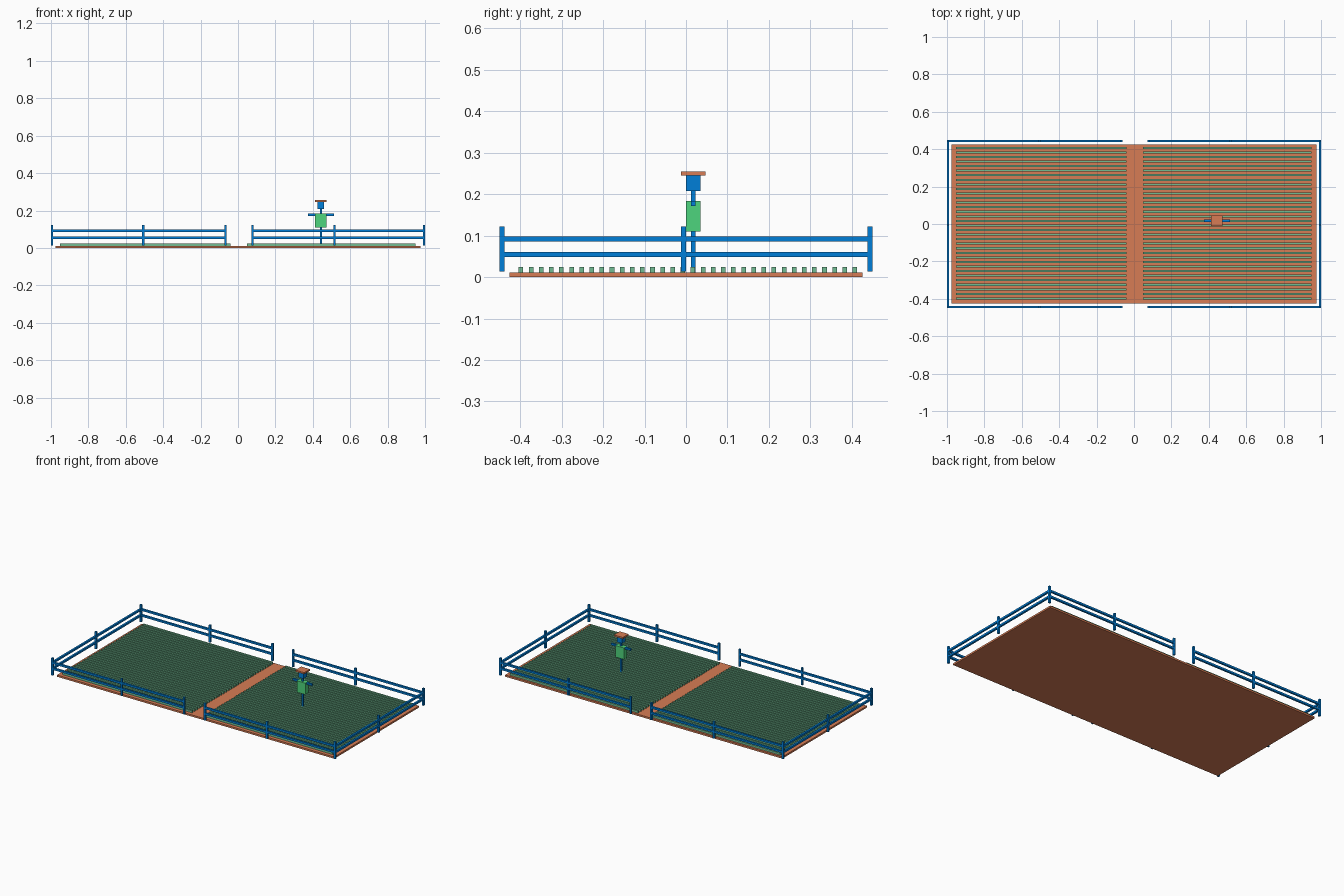
import bpy, bmesh
from mathutils import Matrix, Vector

if "Cube" in bpy.data.objects:
    bpy.data.objects.remove(bpy.data.objects["Cube"], do_unlink=True)


def material(name, rgb):
    m = bpy.data.materials.new(name)
    m.use_nodes = True
    col = (*rgb, 1.0)
    m.diffuse_color = col
    m.node_tree.nodes["Principled BSDF"].inputs["Base Color"].default_value = col
    return m


BROWN = material("earth brown", (0.68, 0.202, 0.089))
BLUE = material("fence blue", (0.0, 0.212, 0.694))
GREEN = material("shirt green", (0.076, 0.665, 0.205))
CROP = material("crop pale green", (0.171, 0.515, 0.296))


def boxes(name, mat, spans):
    """One object made of boxes, each given as (x0, x1, y0, y1, z0, z1)."""
    bm = bmesh.new()
    for x0, x1, y0, y1, z0, z1 in spans:
        mid = Vector((x0 + x1, y0 + y1, z0 + z1)) / 2
        size = Vector((x1 - x0, y1 - y0, z1 - z0))
        bmesh.ops.create_cube(bm, size=1.0,
                              matrix=Matrix.Translation(mid) @ Matrix.Diagonal((*size, 1.0)))
    me = bpy.data.meshes.new(name)
    bm.to_mesh(me)
    bm.free()
    me.materials.append(mat)
    ob = bpy.data.objects.new(name, me)
    bpy.context.collection.objects.link(ob)


# Soil slab
boxes("soil_base", BROWN, [(-0.975, 0.975, -0.426, 0.425, 0.0, 0.011)])

# Crop rows either side of the central path
ROWS, FIRST, PITCH, HALF = 34, -0.398, 0.0244, 0.0055
for name, x0, x1 in (("right_crop_rows", -0.952, -0.041), ("left_crop_rows", 0.048, 0.949)):
    boxes(name, CROP, [(x0, x1, FIRST + i * PITCH - HALF, FIRST + i * PITCH + HALF, 0.011, 0.024)
                       for i in range(ROWS)])

# Fence: two rails per run, with gates open at the path
W = 0.006
EX, EY = 0.994, 0.444
RAILS = ((0.049, 0.061), (0.086, 0.098))


def post(x, y):
    return (x - W, x + W, y - W, y + W, 0.013, 0.122)


for side, y in (("front", -EY), ("back", EY)):
    for hand, xs in (("right", (-EX, -0.507, -0.067)), ("left", (0.078, 0.516, EX))):
        boxes(f"{side}_{hand}_posts", BLUE, [post(x, y) for x in xs])
        boxes(f"{side}_{hand}_rails", BLUE,
              [(xs[0], xs[-1], y - W, y + W, z0, z1) for z0, z1 in RAILS])
for hand, x in (("right", -EX), ("left", EX)):
    boxes(f"{hand}_middle_post", BLUE, [post(x, -0.006)])
    boxes(f"{hand}_end_rails", BLUE, [(x - W, x + W, -EY, EY, z0, z1) for z0, z1 in RAILS])

# Scarecrow
CX, CY = 0.443, 0.0175


def part(name, mat, hx, hy, z0, z1):
    boxes(name, mat, [(CX - hx, CX + hx, CY - hy, CY + hy, z0, z1)])


part("scarecrow_pole", BLUE, 0.0055, 0.0055, 0.011, 0.21)
part("scarecrow_arms", BLUE, 0.069, 0.0055, 0.171, 0.183)
part("scarecrow_body", GREEN, 0.030, 0.017, 0.110, 0.183)
part("scarecrow_head", BLUE, 0.0175, 0.0175, 0.208, 0.245)
part("scarecrow_hat", BROWN, 0.031, 0.029, 0.245, 0.255)
